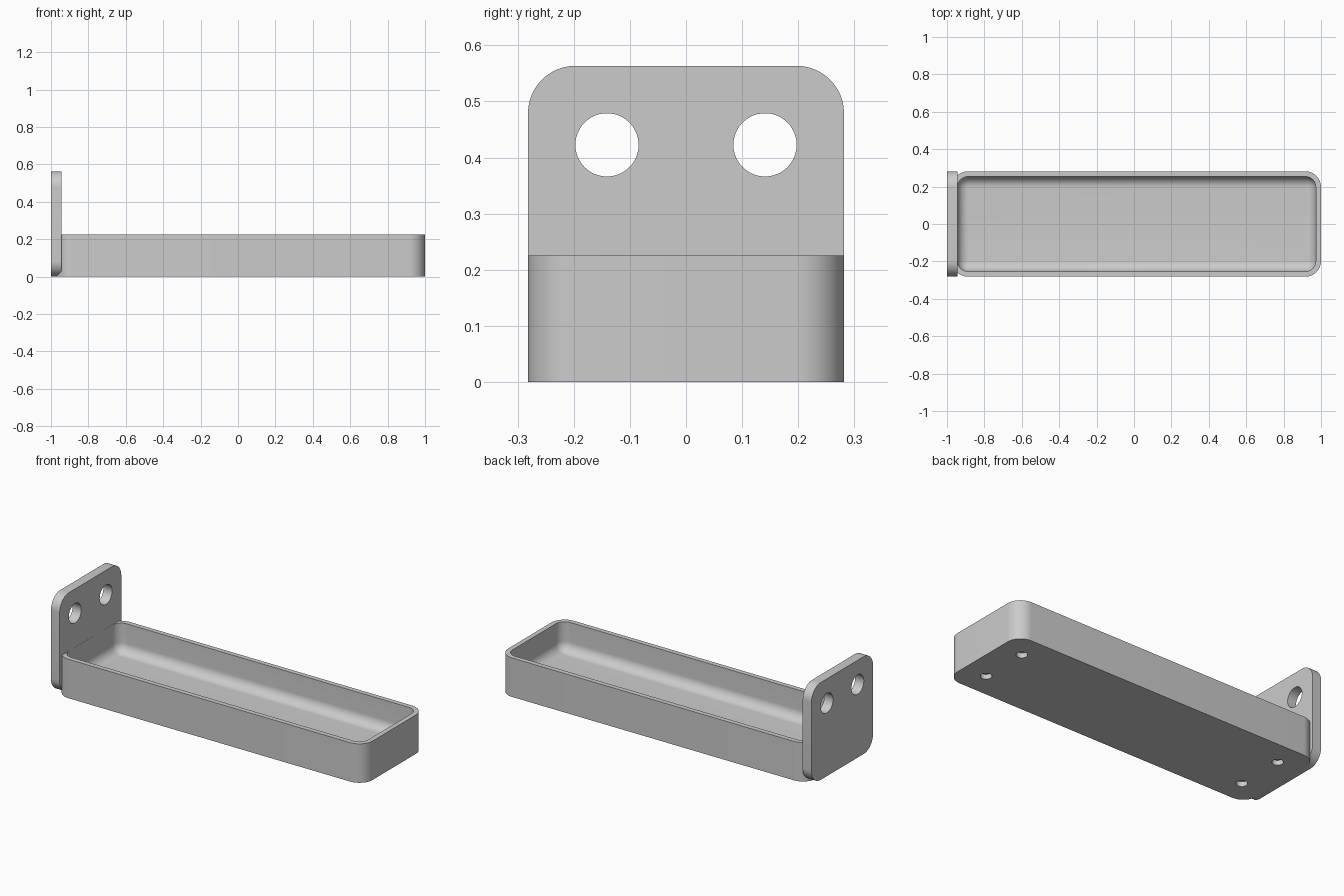
import bpy, bmesh, math
from mathutils import Matrix

if "Cube" in bpy.data.objects:
    bpy.data.objects.remove(bpy.data.objects["Cube"])

U = 2 / 71            # basic module: the wall thickness
W = 10 * U            # half width
X0, X1 = -1 + U, 1.0  # tray ends
H = 8 * U             # tray height
SEG = 12              # segments per rounded corner

grey = bpy.data.materials.new("light_grey")
grey.use_nodes = True
grey.diffuse_color = (0.6, 0.6, 0.6, 1)
grey.node_tree.nodes["Principled BSDF"].inputs["Base Color"].default_value = (0.6, 0.6, 0.6, 1)


def rounded(a0, a1, b0, b1, r):
    """Outline of a rounded rectangle, counter-clockwise."""
    corners = ((a1 - r, b1 - r), (a0 + r, b1 - r), (a0 + r, b0 + r), (a1 - r, b0 + r))
    return [(ca + r * math.cos(t), cb + r * math.sin(t))
            for q, (ca, cb) in enumerate(corners)
            for t in [(q + i / SEG) * math.pi / 2 for i in range(SEG + 1)]]


def loft(name, rings):
    """Closed solid skinned through a series of rings."""
    bm = bmesh.new()
    loops = [[bm.verts.new(p) for p in ring] for ring in rings]
    n = len(loops[0])
    for a, b in zip(loops, loops[1:]):
        for i in range(n):
            j = (i + 1) % n
            bm.faces.new((a[i], a[j], b[j], b[i]))
    bm.faces.new(loops[0][::-1])
    bm.faces.new(loops[-1])
    bmesh.ops.recalc_face_normals(bm, faces=bm.faces)
    mesh = bpy.data.meshes.new(name)
    bm.to_mesh(mesh)
    bm.free()
    mesh.materials.append(grey)
    ob = bpy.data.objects.new(name, mesh)
    bpy.context.collection.objects.link(ob)
    return ob


def drill(ob, centres, radius, depth, axis):
    """Cut round holes centred on the given points."""
    bm = bmesh.new()
    turn = Matrix.Rotation(math.pi / 2, 4, 'Y') if axis == 'X' else Matrix()
    for c in centres:
        bmesh.ops.create_cone(bm, cap_ends=True, segments=48, radius1=radius, radius2=radius,
                              depth=depth, matrix=Matrix.Translation(c) @ turn)
    mesh = bpy.data.meshes.new("hole_cutter")
    bm.to_mesh(mesh)
    bm.free()
    mesh.materials.append(grey)
    cutter = bpy.data.objects.new("hole_cutter", mesh)
    cutter.hide_render = True
    bpy.context.collection.objects.link(cutter)
    mod = ob.modifiers.new("holes", 'BOOLEAN')
    mod.object, mod.operation, mod.solver = cutter, 'DIFFERENCE', 'EXACT'
    select(ob)
    bpy.ops.object.modifier_apply(modifier=mod.name)
    bpy.data.objects.remove(cutter)


def select(ob):
    bpy.ops.object.select_all(action='DESELECT')
    ob.select_set(True)
    bpy.context.view_layer.objects.active = ob


def tray_ring(inset, z):
    r = max(3 * U - inset, 0.001)
    return [(x, y, z) for x, y in rounded(X0 + inset, X1 - inset, -W + inset, W - inset, r)]


# Tray: outer wall, flat rim, inner wall, filleted floor
fillet = 2 * U
rings = [tray_ring(0, 0), tray_ring(0, H), tray_ring(U, H)]
for i in range(SEG + 1):
    t = i / SEG * math.pi / 2
    rings.append(tray_ring(U + fillet * (1 - math.cos(t)), 2 * U + fillet * (1 - math.sin(t))))
tray = loft("tray", rings)

# Blind holes in the underside
drill(tray, [(x, s * 5 * U, 0) for x in (X0 + 5 * U, X1 - 5 * U) for s in (-1, 1)],
      1.05 * U, 2 * U, 'Z')

# Upright mounting plate with two through holes
outline = rounded(-W, W, 0, 2 * W, 3 * U)
plate = loft("mounting_plate", [[(x, y, z) for y, z in outline] for x in (-1, -1 + 2 * U - 0.0005)])
drill(plate, [(-1 + U, s * 5 * U, 15 * U) for s in (-1, 1)], 2 * U, 6 * U, 'X')

for ob in (tray, plate):
    select(ob)
    bpy.ops.object.shade_smooth_by_angle(angle=math.radians(35))
